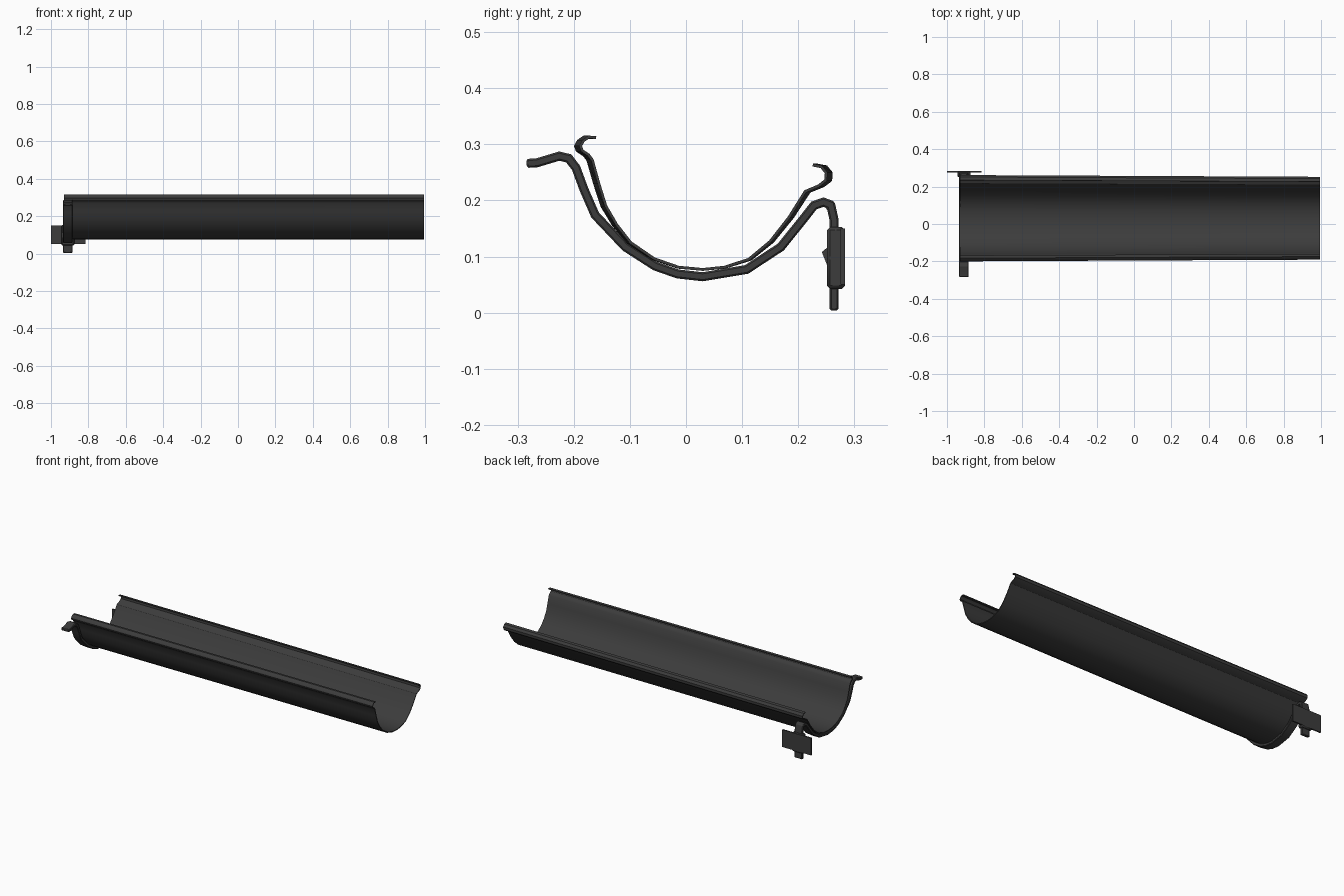
import bpy, bmesh
from mathutils import Vector

if "Cube" in bpy.data.objects:
    bpy.data.objects.remove(bpy.data.objects["Cube"])


def offset_outline(path, t):
    """Closed outline around an open (y, z) path, thickness t."""
    pts = [Vector(p) for p in path]
    left, right = [], []
    for i, p in enumerate(pts):
        a = (p - pts[i - 1]).normalized() if i else None
        b = (pts[i + 1] - p).normalized() if i < len(pts) - 1 else None
        a, b = a or b, b or a
        d = (a + b).normalized()
        n = Vector((-d.y, d.x))
        w = t / 2 / max(d.dot(a), 0.6)
        left.append(p + n * w)
        right.append(p - n * w)
    return left, right


def sweep(name, path, t, x0, x1, end_scale=1.0, pivot=0.03, angle=0.6, bevel=0):
    """Sheet of thickness t following the path, extruded along x."""
    left, right = offset_outline(path, t)
    bm = bmesh.new()
    rows = []
    for x, s in ((x0, 1.0), (x1, end_scale)):
        f = lambda p: bm.verts.new((x, pivot + (p.x - pivot) * s, p.y))
        rows.append(([f(p) for p in left], [f(p) for p in right]))
    (la, ra), (lb, rb) = rows
    for i in range(len(path) - 1):
        j = i + 1
        bm.faces.new((la[i], la[j], lb[j], lb[i]))
        bm.faces.new((ra[i], rb[i], rb[j], ra[j]))
        bm.faces.new((la[i], ra[i], ra[j], la[j]))
        bm.faces.new((lb[i], lb[j], rb[j], rb[i]))
    for k in (0, -1):
        bm.faces.new((la[k], lb[k], rb[k], ra[k]))
    return finish(name, bm, angle, bevel)


def box(name, lo, hi, bevel=0.0):
    bm = bmesh.new()
    bmesh.ops.create_cube(bm, size=1)
    for v in bm.verts:
        v.co = Vector([(l + h) / 2 + c * (h - l) for l, h, c in zip(lo, hi, v.co)])
    return finish(name, bm, 0.5, bevel)


def finish(name, bm, angle, bevel=0):
    bmesh.ops.recalc_face_normals(bm, faces=bm.faces)
    me = bpy.data.meshes.new(name)
    bm.to_mesh(me)
    bm.free()
    ob = bpy.data.objects.new(name, me)
    bpy.context.collection.objects.link(ob)
    if bevel:
        m = ob.modifiers.new("bevel", "BEVEL")
        m.width, m.segments = bevel, 1
        m.limit_method = "ANGLE"
        m.angle_limit = 0.9
    bpy.ops.object.select_all(action="DESELECT")
    ob.select_set(True)
    bpy.context.view_layer.objects.active = ob
    bpy.ops.object.shade_smooth_by_angle(angle=angle)
    ob.data.materials.append(dark)
    return ob


dark = bpy.data.materials.new("dark_metal")
dark.diffuse_color = (0.045, 0.045, 0.045, 1)
dark.use_nodes = True
dark.node_tree.nodes["Principled BSDF"].inputs["Base Color"].default_value = dark.diffuse_color

# Gutter trough with rolled lips, slightly narrower at the far end
trough = [(-0.168, 0.312), (-0.182, 0.313), (-0.192, 0.306), (-0.197, 0.297),
          (-0.194, 0.289), (-0.182, 0.281), (-0.175, 0.272), (-0.163, 0.23),
          (-0.15, 0.19), (-0.13, 0.157), (-0.104, 0.125), (-0.06, 0.096),
          (-0.015, 0.081), (0.03, 0.077), (0.07, 0.081), (0.115, 0.095),
          (0.155, 0.127), (0.19, 0.17), (0.22, 0.216), (0.245, 0.226),
          (0.258, 0.236), (0.259, 0.249), (0.25, 0.26), (0.234, 0.263)]
sweep("gutter_trough", trough, 0.005, -0.93, 0.995, end_scale=0.96)

# Support strap cradling the trough, with front hook and rear tail
strap = [(-0.284, 0.266), (-0.266, 0.267), (-0.226, 0.279), (-0.209, 0.275),
         (-0.196, 0.258), (-0.182, 0.22), (-0.162, 0.174), (-0.108, 0.117),
         (-0.055, 0.083), (-0.015, 0.069), (0.03, 0.064), (0.108, 0.077),
         (0.169, 0.117), (0.21, 0.168), (0.228, 0.191), (0.245, 0.197),
         (0.258, 0.192), (0.264, 0.165), (0.264, 0.004)]
sweep("support_strap", strap, 0.016, -0.935, -0.885, angle=0.5, bevel=0.003)

# Wall clip around the tail, with its mounting plate
box("clip_housing", (-0.945, 0.251, 0.042), (-0.875, 0.283, 0.153), bevel=0.006)
box("mounting_plate", (-1.0, 0.275, 0.05), (-0.815, 0.283, 0.15))

# Small wedge catch on the inner face of the clip
bm = bmesh.new()
tri = [(0.254, 0.118), (0.242, 0.108), (0.254, 0.078)]
ends = [[bm.verts.new((x, y, z)) for y, z in tri] for x in (-0.925, -0.895)]
for e in ends:
    bm.faces.new(e)
for i in range(3):
    j = (i + 1) % 3
    bm.faces.new((ends[0][i], ends[0][j], ends[1][j], ends[1][i]))
finish("wedge_catch", bm, 0.3)
